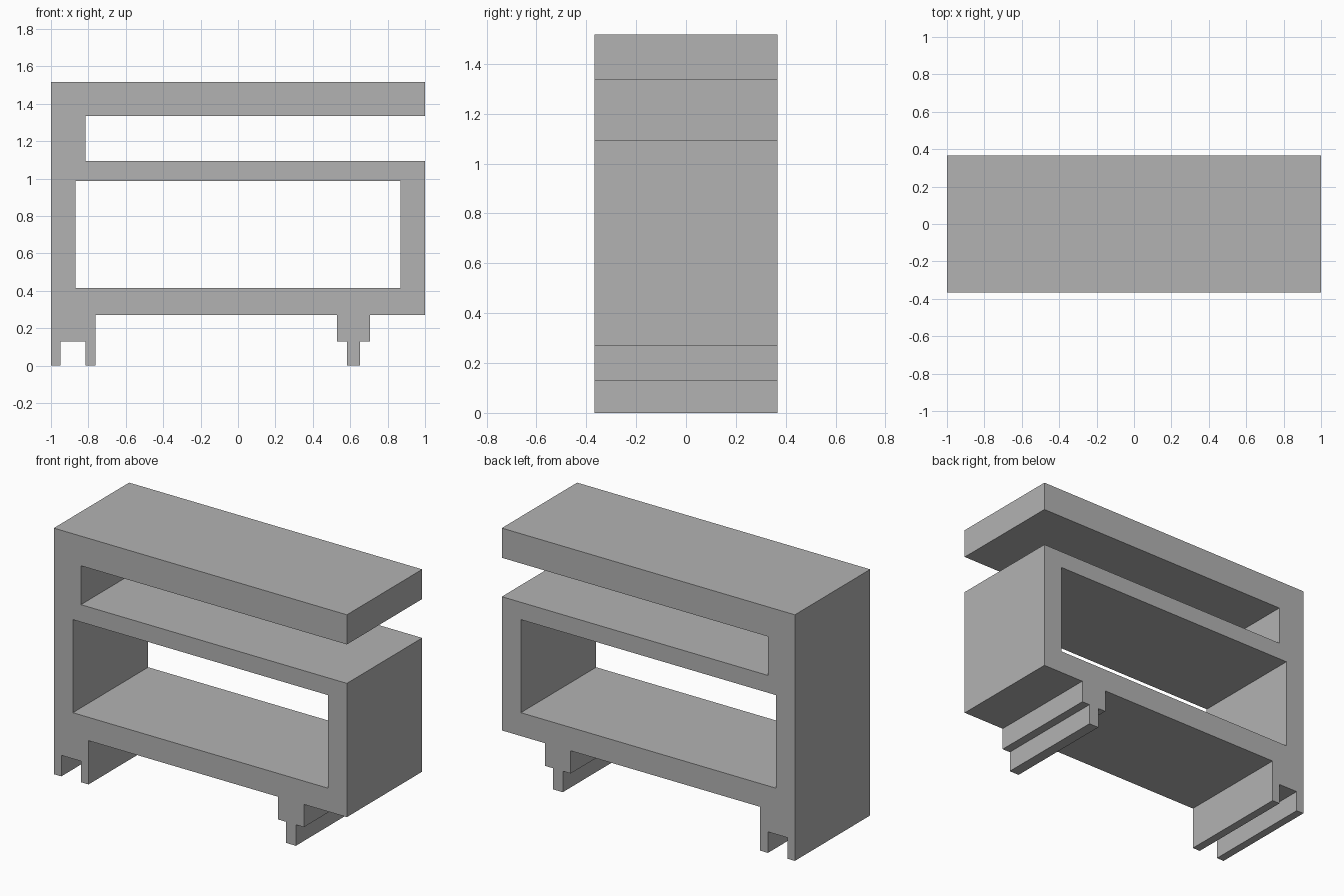
import bpy
import bmesh
import math
from mathutils import Matrix

cube = bpy.data.objects.get("Cube")
if cube:
    bpy.data.objects.remove(cube, do_unlink=True)

HALF_DEPTH = 0.367
TOP, SLAB, SHELF = 1.518, 1.335, 1.095   # top, underside of top slab, shelf surface
BASE, FOOT = 0.27, 0.13                  # underside of body, top of the thin feet

# One flat grey for the whole piece
grey = bpy.data.materials.new("warm_grey")
grey.use_nodes = True
colour = (0.45, 0.45, 0.45, 1)
grey.diffuse_color = colour
grey.node_tree.nodes["Principled BSDF"].inputs["Base Color"].default_value = colour

# Outer silhouette: cantilevered top, body, stepped right foot, notched left foot
outline = [
    (-1, 0), (-1, TOP), (1, TOP), (1, SLAB), (-0.815, SLAB), (-0.815, SHELF),
    (1, SHELF), (1, BASE),
    (0.707, BASE), (0.707, FOOT), (0.652, FOOT), (0.652, 0),
    (0.584, 0), (0.584, FOOT), (0.53, FOOT), (0.53, BASE),
    (-0.763, BASE), (-0.763, 0), (-0.816, 0), (-0.816, FOOT),
    (-0.949, FOOT), (-0.949, 0),
]
# Open compartment running through the body
opening = [(-0.87, 0.414), (0.87, 0.414), (0.87, 0.988), (-0.87, 0.988)]


def extruded_profile(name, loops, half_depth):
    """Extrude a filled profile with holes along y, as a clean mesh."""
    curve = bpy.data.curves.new(name + "_profile", "CURVE")
    curve.dimensions = "2D"
    curve.fill_mode = "BOTH"
    curve.extrude = half_depth
    for loop in loops:
        spline = curve.splines.new("POLY")
        spline.points.add(len(loop) - 1)
        for point, (x, z) in zip(spline.points, loop):
            point.co = (x, z, 0, 1)
        spline.use_cyclic_u = True
    helper = bpy.data.objects.new(name + "_helper", curve)
    bpy.context.scene.collection.objects.link(helper)
    bpy.context.view_layer.update()
    graph = bpy.context.evaluated_depsgraph_get()
    mesh = bpy.data.meshes.new_from_object(helper.evaluated_get(graph))
    bpy.data.objects.remove(helper, do_unlink=True)
    bpy.data.curves.remove(curve)

    # Stand the profile up, weld the caps to the sides and face outward
    bm = bmesh.new()
    bm.from_mesh(mesh)
    bm.transform(Matrix.Rotation(math.radians(90), 4, "X"))
    bmesh.ops.remove_doubles(bm, verts=bm.verts, dist=0.0001)
    bmesh.ops.recalc_face_normals(bm, faces=bm.faces)
    for face in bm.faces:
        face.smooth = False
        face.material_index = 0
    bm.to_mesh(mesh)
    bm.free()
    mesh.name = name
    mesh.materials.clear()
    mesh.materials.append(grey)
    obj = bpy.data.objects.new(name, mesh)
    bpy.context.scene.collection.objects.link(obj)
    return obj


extruded_profile("shelf_unit", [outline, opening], HALF_DEPTH)
